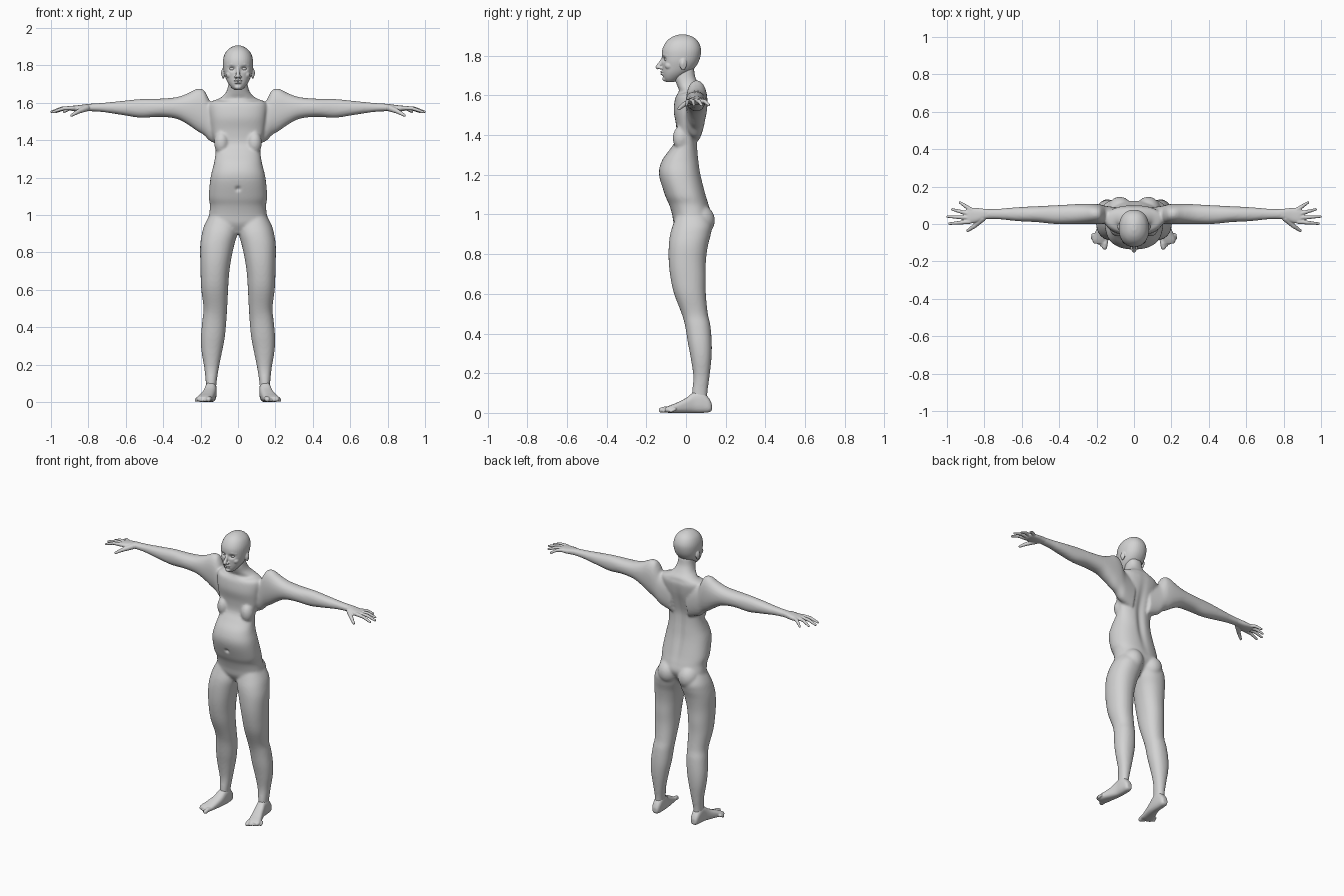
import bpy
import bmesh
import math
from mathutils import Matrix, Vector

default_cube = bpy.data.objects.get("Cube")
if default_cube:
    bpy.data.objects.remove(default_cube, do_unlink=True)

# One plain material for the whole figure
grey = bpy.data.materials.new("plain_grey")
grey.use_nodes = True
grey.diffuse_color = (.65, .65, .65, 1)
grey.node_tree.nodes["Principled BSDF"].inputs["Base Color"].default_value = grey.diffuse_color


def catmull(before, start, end, after, t):
    """Smooth curve value between start and end."""
    return .5 * (2 * start + (end - before) * t
                 + (2 * before - 5 * start + 4 * end - after) * t * t
                 + (3 * start - before - 3 * end + after) * t ** 3)


def loft(bm, axis, sections, power=2.2, steps=5, sides=40):
    """Skin rounded cross-sections given as (position, a_min, a_max, b_min, b_max)."""
    last = len(sections) - 1
    rows = []
    for i in range(last):
        around = [sections[min(max(k, 0), last)] for k in (i - 1, i, i + 1, i + 2)]
        for s in range(steps):
            rows.append([catmull(*values, s / steps) for values in zip(*around)])
    rows.append(sections[last])
    rings = []
    for pos, a_min, a_max, b_min, b_max in rows:
        ring = []
        for k in range(sides):
            angle = math.tau * k / sides
            c, s = math.cos(angle), math.sin(angle)
            a = (a_min + a_max) / 2 + (a_max - a_min) / 2 * math.copysign(abs(c) ** (2 / power), c)
            b = (b_min + b_max) / 2 + (b_max - b_min) / 2 * math.copysign(abs(s) ** (2 / power), s)
            point = {"x": (pos, a, b), "y": (a, pos, b), "z": (a, b, pos)}[axis]
            ring.append(bm.verts.new(point))
        rings.append(ring)
    for lower, upper in zip(rings, rings[1:]):
        for k in range(sides):
            n = (k + 1) % sides
            bm.faces.new((lower[k], lower[n], upper[n], upper[k]))
    bm.faces.new(rings[0][::-1])
    bm.faces.new(rings[-1])


def blob(bm, centre, radii):
    matrix = Matrix.Translation(centre) @ Matrix.Diagonal((*radii, 1))
    bmesh.ops.create_icosphere(bm, subdivisions=3, radius=1, matrix=matrix)


def tube(bm, points, radii):
    """Tapered limb with round joints."""
    points = [Vector(p) for p in points]
    for p, r in zip(points, radii):
        blob(bm, p, (r, r, r))
    for p, q, r, s in zip(points, points[1:], radii, radii[1:]):
        turn = (q - p).to_track_quat("Z", "Y").to_matrix().to_4x4()
        bmesh.ops.create_cone(bm, cap_ends=True, segments=20, radius1=r, radius2=s,
                              depth=(q - p).length,
                              matrix=Matrix.Translation((p + q) / 2) @ turn)


def mirror(bm):
    """Copy everything built so far to the other side."""
    copy = bmesh.ops.duplicate(bm, geom=bm.verts[:] + bm.edges[:] + bm.faces[:])["geom"]
    for v in copy:
        if isinstance(v, bmesh.types.BMVert):
            v.co.x = -v.co.x


def finish(name, bm, voxel=0, rounds=4):
    """Make the object, fusing its pieces into one smooth skin."""
    bmesh.ops.recalc_face_normals(bm, faces=bm.faces[:])
    mesh = bpy.data.meshes.new(name)
    bm.to_mesh(mesh)
    bm.free()
    obj = bpy.data.objects.new(name, mesh)
    bpy.context.collection.objects.link(obj)
    if voxel:
        fuse = obj.modifiers.new("fuse", "REMESH")
        fuse.mode = "VOXEL"
        fuse.voxel_size = voxel
        relax = obj.modifiers.new("relax", "SMOOTH")
        relax.factor = .5
        relax.iterations = rounds
        graph = bpy.context.evaluated_depsgraph_get()
        fused = bpy.data.meshes.new_from_object(obj.evaluated_get(graph))
        obj.modifiers.clear()
        obj.data = fused
        bpy.data.meshes.remove(mesh)
        fused.name = name
    obj.data.materials.clear()
    obj.data.materials.append(grey)
    obj.data.polygons.foreach_set("use_smooth", [True] * len(obj.data.polygons))
    return obj


def press(obj, centre, size, shift):
    """Soft dent or swelling around a point, on both sides."""
    for v in obj.data.vertices:
        spot = Vector((abs(v.co.x), v.co.y, v.co.z))
        far = sum(((p - c) / s) ** 2 for p, c, s in zip(spot, centre, size))
        if far < 9:
            move = Vector(shift) * math.exp(-far)
            v.co += Vector((math.copysign(move.x, v.co.x), move.y, move.z))


# Body: arms, legs, seat and chest, mirrored, then the trunk
body = bmesh.new()
arm = [(.06, 0, .085, 1.36, 1.58), (.14, 0, .095, 1.39, 1.6), (.165, 0, .1, 1.41, 1.64),
       (.185, 0, .105, 1.43, 1.67), (.22, 0, .108, 1.45, 1.675), (.27, 0, .108, 1.485, 1.65),
       (.33, 0, .105, 1.515, 1.63), (.42, 0, .1, 1.525, 1.622), (.52, .01, .095, 1.52, 1.62),
       (.62, .015, .09, 1.535, 1.61), (.72, .025, .082, 1.55, 1.6), (.8, .026, .08, 1.555, 1.595)]
loft(body, "x", arm)
leg = [(1.02, .02, .14, -.04, .1), (.95, 0, .178, -.065, .13), (.9, .003, .193, -.08, .125),
       (.84, .02, .202, -.087, .11), (.76, .037, .202, -.087, .1), (.68, .048, .2, -.078, .1),
       (.6, .053, .196, -.06, .1), (.5, .058, .184, -.022, .11), (.44, .062, .19, -.005, .123),
       (.35, .07, .198, .01, .13), (.27, .085, .195, .025, .128), (.18, .103, .18, .037, .118),
       (.1, .115, .172, .03, .108), (.04, .118, .172, .03, .108)]
loft(body, "z", leg)
blob(body, (.075, .07, .97), (.07, .076, .08))
blob(body, (.088, -.025, 1.385), (.04, .042, .062))
mirror(body)
trunk = [(.9, .09, -.03, .06), (.95, .16, -.06, .1), (1, .155, -.07, .125),
         (1.05, .15, -.085, .115), (1.1, .156, -.107, .1), (1.2, .147, -.136, .076),
         (1.27, .13, -.122, .066), (1.33, .12, -.08, .06), (1.38, .122, -.05, .06),
         (1.45, .14, -.05, .075), (1.52, .15, -.062, .092), (1.58, .155, -.056, .1),
         (1.605, .145, -.045, .095), (1.625, .1, -.035, .09), (1.65, .068, -.045, .07),
         (1.69, .053, -.058, .048), (1.74, .048, -.055, .04)]
loft(body, "z", [(z, -w, w, front, back) for z, w, front, back in trunk], power=2.3)
body = finish("body", body, voxel=.007, rounds=8)
press(body, (0, .08, 1.3), (.025, .06, .2), (0, -.014, 0))     # spine furrow
press(body, (0, -.12, 1.14), (.012, .03, .012), (0, .012, 0))  # navel
press(body, (.075, -.01, 1.62), (.04, .04, .015), (0, .008, -.006))  # collar hollow

# Hands: palm, four fingers and thumb
hands = bmesh.new()
loft(hands, "x", [(.76, .03, .078, 1.557, 1.595), (.8, .025, .081, 1.555, 1.594),
                  (.845, .008, .086, 1.553, 1.588), (.885, .003, .086, 1.556, 1.584),
                  (.9, .012, .075, 1.562, 1.578)], power=2.5)
fingers = [((.88, .012), (.987, .002)), ((.885, .034), (.997, .04)),
           ((.885, .055), (.972, .078)), ((.87, .075), (.93, .115))]
for (x, y), (tip_x, tip_y) in fingers:
    tube(hands, [(x, y, 1.572), ((x + tip_x) / 2, (y + tip_y) / 2, 1.57), (tip_x, tip_y, 1.552)],
         [.012, .01, .007])
tube(hands, [(.81, .03, 1.572), (.855, -.012, 1.553), (.89, -.036, 1.533)], [.018, .012, .008])
mirror(hands)
finish("hands", hands, voxel=.0035, rounds=3)

# Feet: heel to ball, then toes turned outward
feet = bmesh.new()
loft(feet, "y", [(.13, .128, .16, .012, .045), (.115, .118, .17, .003, .075),
                 (.08, .114, .175, 0, .11), (.04, .115, .178, 0, .105), (0, .12, .19, 0, .075),
                 (-.05, .13, .21, 0, .05), (-.085, .138, .222, 0, .036),
                 (-.105, .148, .215, .004, .026)], power=2.6)
for i in range(5):
    x, reach = .15 + .0165 * i, .012 * i
    size = .014 if i == 0 else .0105 - .0006 * i
    tube(feet, [(x, -.08 + reach / 2, .018), (x + .004, -.105 + reach, .019),
                (x + .007, -.124 + reach, size)], [size, size, size])
mirror(feet)
finish("feet", feet, voxel=.0045, rounds=3)

# Head: brow, nostrils and ears, mirrored, then skull, nose, lips and chin
head = bmesh.new()
tube(head, [(.014, -.114, 1.8), (.034, -.11, 1.805), (.054, -.095, 1.8)], [.007, .007, .006])
blob(head, (.011, -.128, 1.739), (.009, .011, .008))
blob(head, (.045, -.085, 1.75), (.02, .022, .02))
blob(head, (.079, -.014, 1.757), (.008, .018, .03))
mirror(head)
skull = [(1.668, .02, -.1, -.06), (1.685, .038, -.112, -.03), (1.71, .056, -.118, .01),
         (1.74, .069, -.12, .045), (1.78, .079, -.122, .068), (1.83, .08, -.12, .076),
         (1.87, .066, -.1, .062), (1.895, .04, -.07, .035), (1.907, .012, -.035, 0)]
loft(head, "z", [(z, -w, w, front, back) for z, w, front, back in skull])
tube(head, [(0, -.114, 1.79), (0, -.128, 1.765), (0, -.142, 1.743)], [.008, .009, .012])
blob(head, (0, -.12, 1.719), (.022, .011, .006))
blob(head, (0, -.118, 1.708), (.019, .012, .006))
blob(head, (0, -.104, 1.684), (.02, .016, .014))
head = finish("head", head, voxel=.0035, rounds=3)
press(head, (.031, -.115, 1.782), (.017, .03, .012), (0, .015, 0))    # eye sockets
press(head, (.09, -.018, 1.76), (.01, .009, .016), (-.005, 0, 0))     # ear hollows
press(head, (0, -.128, 1.7135), (.022, .02, .003), (0, .005, 0))      # mouth line

# Eyeballs
eyes = bmesh.new()
blob(eyes, (.031, -.096, 1.782), (.015, .014, .011))
mirror(eyes)
finish("eyes", eyes)
